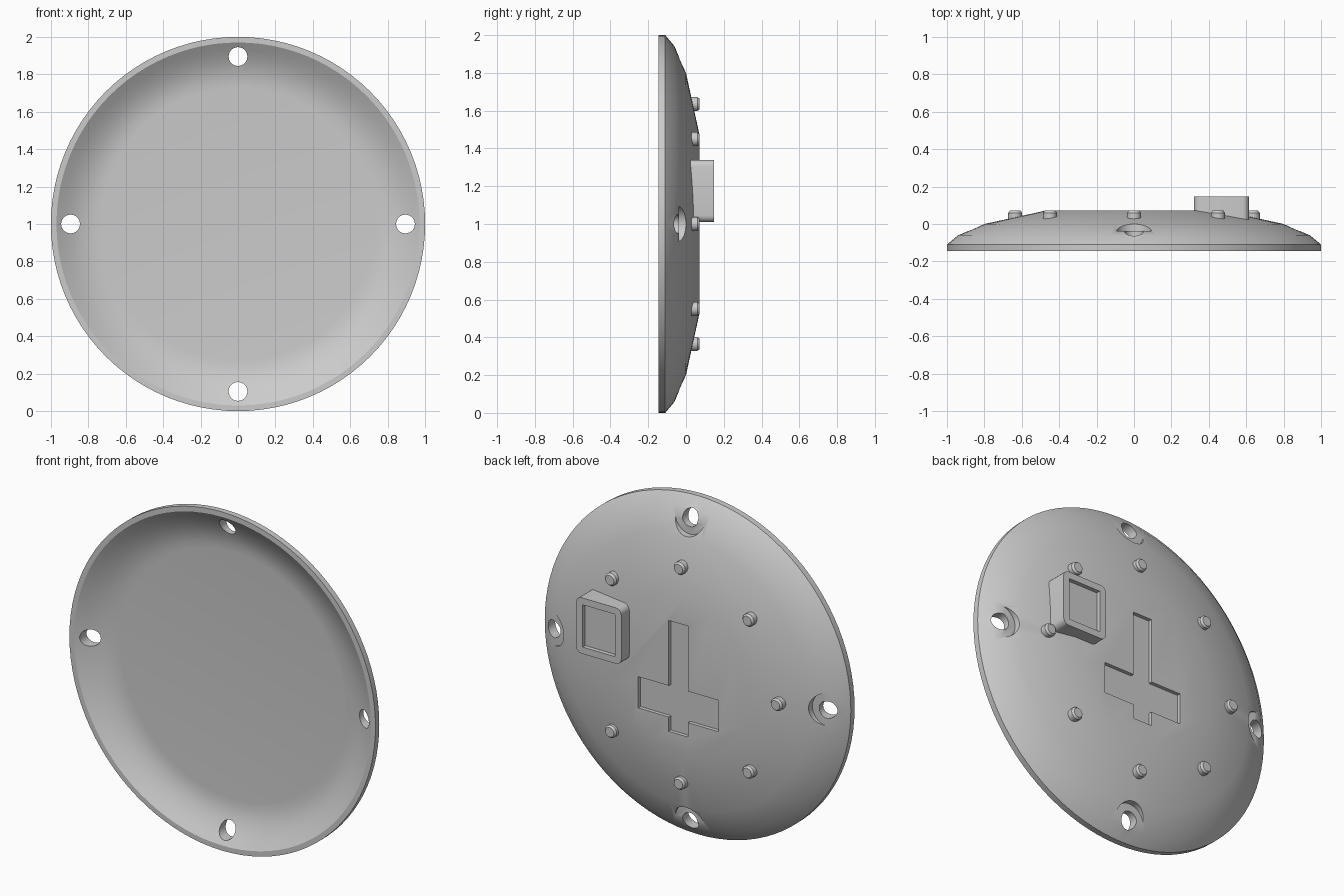
import bpy, bmesh, math
from mathutils import Matrix, Vector

cube = bpy.data.objects.get("Cube")
if cube:
    bpy.data.objects.remove(cube, do_unlink=True)

grey = bpy.data.materials.new("plain grey")
grey.use_nodes = True
grey.diffuse_color = (0.6, 0.6, 0.6, 1)
grey.node_tree.nodes["Principled BSDF"].inputs["Base Color"].default_value = (0.6, 0.6, 0.6, 1)

CENTRE = Vector((0, 0, 1))  # axis of the dish


def make(name, bm):
    bmesh.ops.recalc_face_normals(bm, faces=bm.faces)
    mesh = bpy.data.meshes.new(name)
    bm.to_mesh(mesh)
    bm.free()
    mesh.materials.append(grey)
    obj = bpy.data.objects.new(name, mesh)
    bpy.context.collection.objects.link(obj)
    return obj


def lathe(name, profile, centre, segments):
    """Closed solid from (radius, y) pairs turned about the y direction."""
    bm = bmesh.new()
    rings = []
    for r, y in profile:
        angles = [math.tau * i / segments for i in range(segments)]
        rings.append([bm.verts.new(centre + Vector((r * math.cos(a), y, r * math.sin(a))))
                      for a in angles])
    for a, b in zip(rings, rings[1:]):
        for i in range(segments):
            j = (i + 1) % segments
            bm.faces.new((a[i], a[j], b[j], b[i]))
    bm.faces.new(rings[0])
    bm.faces.new(rings[-1])
    return make(name, bm)


def box(name, x, y, z, radius=0):
    """Box between limits, optionally with rounded edges along y."""
    bm = bmesh.new()
    size = [b - a for a, b in (x, y, z)]
    mid = [(a + b) / 2 for a, b in (x, y, z)]
    bmesh.ops.create_cube(bm, size=1, matrix=Matrix.LocRotScale(mid, None, size))
    if radius:
        edges = [e for e in bm.edges if abs(e.verts[0].co.y - e.verts[1].co.y) > 0.01]
        bmesh.ops.bevel(bm, geom=edges, offset=radius, segments=5, profile=0.5, affect='EDGES')
    return make(name, bm)


def cut(target, cutter):
    bpy.context.view_layer.objects.active = target
    mod = target.modifiers.new("cut", 'BOOLEAN')
    mod.operation = 'DIFFERENCE'
    mod.solver = 'EXACT'
    mod.object = cutter
    bpy.ops.object.modifier_apply(modifier=mod.name)
    bpy.data.objects.remove(cutter, do_unlink=True)


def smooth(obj):
    bpy.ops.object.select_all(action='DESELECT')
    obj.select_set(True)
    bpy.context.view_layer.objects.active = obj
    bpy.ops.object.shade_smooth_by_angle(angle=math.radians(30))


# Dish: hollow front, domed back with a flat middle
outer = [(0.47, 0.072), (0.8, 0.0), (0.94, -0.06), (1.0, -0.11), (1.0, -0.145)]
inner = [(0.97, -0.145), (0.93, -0.118), (0.89, -0.094), (0.85, -0.075),
         (0.81, -0.061), (0.77, -0.053), (0.73, -0.05)]
dish = lathe("dish", outer + inner, CENTRE, 96)

# Four rim holes, each with a counterbore on the back
for k in range(4):
    a = k * math.pi / 2
    spot = CENTRE + Vector((math.cos(a), 0, math.sin(a))) * 0.895
    cut(dish, lathe("counterbore", [(0.095, -0.037), (0.095, 0.2)], spot, 32))
    cut(dish, lathe("hole", [(0.05, -0.3), (0.05, 0.2)], spot, 32))

# Shallow cross-shaped pocket in the back
cut(dish, box("pocket_upright", (-0.0625, 0.0625), (0.05, 0.2), (0.66, 1.315)))
cut(dish, box("pocket_arm", (-0.262, 0.262), (0.05, 0.2), (0.745, 0.93)))
smooth(dish)

# Raised housing with a recessed panel
housing = box("housing", (0.32, 0.615), (-0.01, 0.147), (1.01, 1.34), 0.035)
cut(housing, box("panel_recess", (0.362, 0.573), (0.122, 0.3), (1.05, 1.3)))
smooth(housing)

# Ring of eight pegs with chamfered tips
for k in range(8):
    a = k * math.pi / 4
    spot = CENTRE + Vector((math.cos(a), 0, math.sin(a))) * 0.635
    peg = lathe(f"peg_{k + 1}", [(0.037, 0.0), (0.037, 0.06), (0.028, 0.072)], spot, 24)
    smooth(peg)
